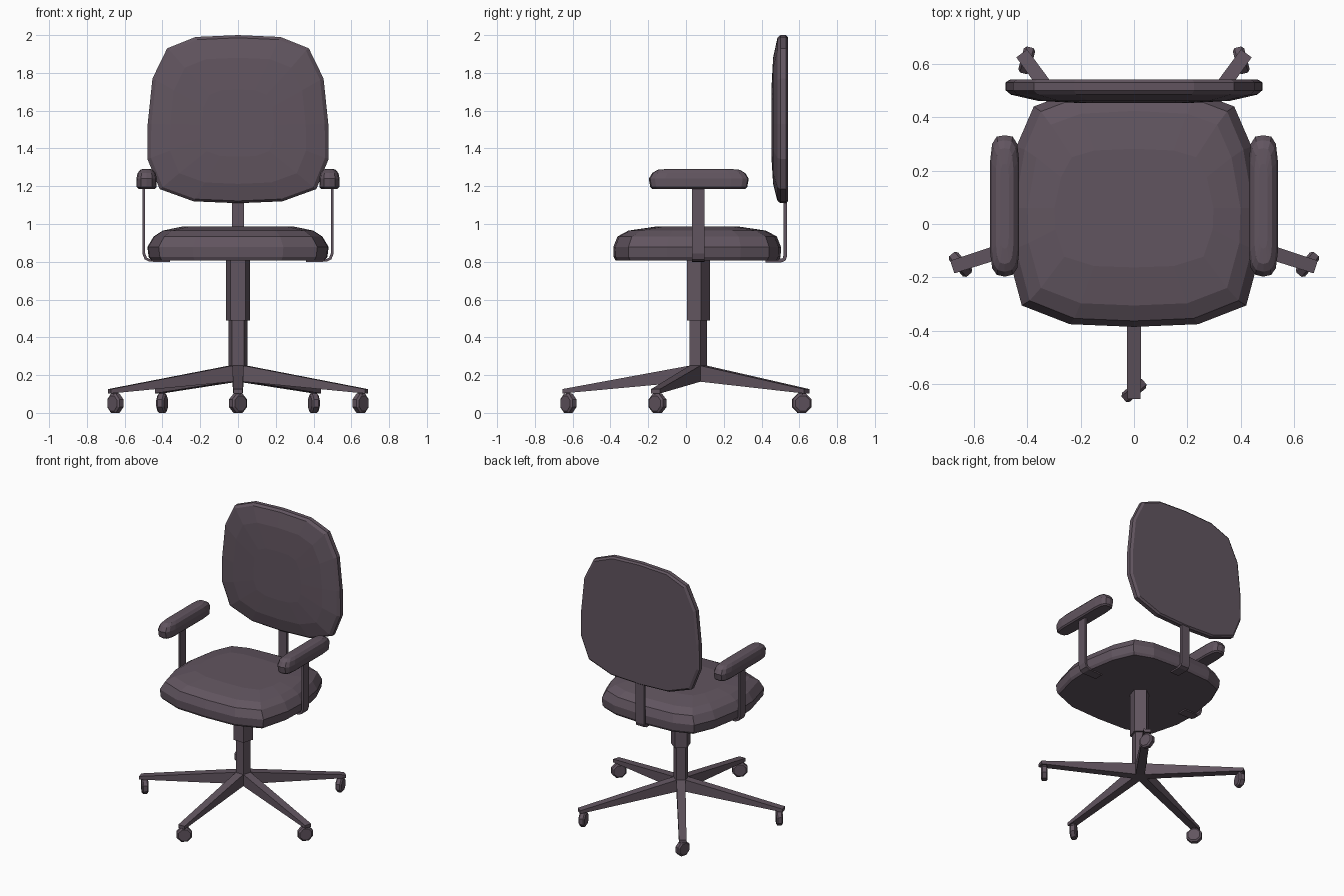
import bpy, bmesh, math
from mathutils import Vector, Matrix

if "Cube" in bpy.data.objects:
    bpy.data.objects.remove(bpy.data.objects["Cube"])

mat = bpy.data.materials.new("dark mauve grey")
mat.diffuse_color = (0.12, 0.09, 0.115, 1)
mat.use_nodes = True
mat.node_tree.nodes["Principled BSDF"].inputs["Base Color"].default_value = mat.diffuse_color
CY = 0.06  # y of the swivel axis


def finish(name, bm):
    bmesh.ops.recalc_face_normals(bm, faces=bm.faces)
    me = bpy.data.meshes.new(name)
    bm.to_mesh(me)
    bm.free()
    me.materials.append(mat)
    ob = bpy.data.objects.new(name, me)
    bpy.context.collection.objects.link(ob)
    return ob


def loft(name, rings):
    """Skin a list of equal-length closed rings and cap both ends."""
    bm = bmesh.new()
    vs = [[bm.verts.new(p) for p in r] for r in rings]
    n = len(vs[0])
    for a, b in zip(vs, vs[1:]):
        for i in range(n):
            j = (i + 1) % n
            bm.faces.new((a[i], a[j], b[j], b[i]))
    bm.faces.new(vs[0])
    bm.faces.new(vs[-1])
    return finish(name, bm)


def mirrored(half):
    """Close a half outline (first and last points on the axis)."""
    return half + [(-u, v) for u, v in reversed(half[1:-1])]


def cushion(name, outline, centre, layers, place):
    """Layers of the outline: (level, u scale, v scale)."""
    cu, cv = centre
    loft(name, [[place(cu + (u - cu) * su, cv + (v - cv) * sv, h) for u, v in outline]
                for h, su, sv in layers])


def strap(name, path, thick, width, place):
    """Flat bar of rectangular section following a 2D path."""
    pts = [Vector(p) for p in path]
    rings = []
    for i, p in enumerate(pts):
        d = pts[min(i + 1, len(pts) - 1)] - pts[max(i - 1, 0)]
        n = Vector((-d.y, d.x)).normalized() * thick / 2
        rings.append([place(*(p + n), -width / 2), place(*(p + n), width / 2),
                      place(*(p - n), width / 2), place(*(p - n), -width / 2)])
    loft(name, rings)


def pentagon(r, z):
    return [(r * math.cos(math.radians(90 + 72 * i)),
             CY + r * math.sin(math.radians(90 + 72 * i)), z) for i in range(5)]


# Seat cushion
seat = mirrored([(0, -0.385), (0.24, -0.375), (0.42, -0.305), (0.475, -0.1), (0.48, 0.06),
                 (0.44, 0.29), (0.375, 0.44), (0.24, 0.49), (0, 0.503)])
cushion("seat", seat, (0, 0.06),
        [(0.808, 0.96, 0.975), (0.825, 0.985, 0.995), (0.878, 1, 1), (0.934, 0.93, 0.95),
         (0.965, 0.83, 0.82), (0.986, 0.62, 0.5)],
        lambda u, v, h: (u, v, h))

# Backrest cushion
back = mirrored([(0, 2.0), (0.225, 1.99), (0.375, 1.93), (0.453, 1.77), (0.478, 1.53),
                 (0.48, 1.345), (0.415, 1.185), (0.235, 1.12), (0, 1.11)])
cushion("backrest", back, (0, 1.52),
        [(0.541, 0.965, 0.975), (0.53, 1, 1), (0.5, 1, 1), (0.484, 0.96, 0.97),
         (0.461, 0.75, 0.75), (0.452, 0.4, 0.4)],
        lambda u, v, h: (u, h, v))

# Backrest bar
strap("backrest_bar", [(0.42, 0.807), (0.505, 0.807), (0.52, 0.813), (0.525, 0.83), (0.525, 1.25)],
      0.02, 0.066, lambda u, v, w: (w, u, v))

# Armrests: pad and bent support on each side
pad = mirrored([(0, -0.197), (0.03, -0.19), (0.047, -0.165), (0.054, -0.11), (0.054, 0.24),
                (0.047, 0.3), (0.03, 0.327), (0, 0.332)])
for s, side in ((-1, "left"), (1, "right")):
    cushion(f"{side}_arm_pad", pad, (0, 0.065),
            [(1.186, 0.8, 0.93), (1.195, 0.97, 0.97), (1.24, 1, 1), (1.27, 0.88, 0.93),
             (1.287, 0.6, 0.82), (1.292, 0.3, 0.6)],
            lambda u, v, h: (s * 0.484 + u, v, h))
    strap(f"{side}_arm_support",
          [(0.36, 0.806), (0.47, 0.808), (0.489, 0.818), (0.499, 0.845), (0.499, 1.2)],
          0.015, 0.066, lambda u, v, w: (s * u, 0.065 + w, v))

# Five-sided column
loft("column_sleeve", [pentagon(0.067, 0.49), pentagon(0.067, 0.82)])
loft("column_post", [pentagon(0.052, 0.165), pentagon(0.052, 0.5)])

# Star base legs with octagonal casters (caster swivel angle per leg)
for i, swivel in enumerate((40, 50, 105, 75, 130)):
    a = math.radians(-90 + 72 * i)
    out = Vector((math.cos(a), math.sin(a), 0))
    across = Vector((-out.y, out.x, 0))
    hub = Vector((0, CY, 0))

    def section(r, w, z0, z1):
        return [hub + out * r + across * x + Vector((0, 0, z))
                for x, z in ((-w, z0), (w, z0), (w, z1), (-w, z1))]

    loft(f"base_leg_{i + 1}", [section(0.01, 0.03, 0.165, 0.25),
                               section(0.042, 0.03, 0.165, 0.25),
                               section(0.715, 0.025, 0.103, 0.126)])
    c = hub + out * 0.683 + Vector((0, 0, 0.051))
    b = math.radians(swivel)
    d, ax = Vector((math.cos(b), math.sin(b), 0)), Vector((-math.sin(b), math.cos(b), 0))
    rings = []
    for t, r in ((-0.022, 0.043), (-0.013, 0.0545), (0.013, 0.0545), (0.022, 0.043)):
        rings.append([c + ax * t + d * r * math.cos(math.radians(22.5 + 45 * k))
                      + Vector((0, 0, r * math.sin(math.radians(22.5 + 45 * k)))) for k in range(8)])
    loft(f"caster_{i + 1}", rings)
    # short stem joining caster and leg
    bm = bmesh.new()
    bmesh.ops.create_cube(bm, size=1, matrix=Matrix.Translation(c + Vector((0, 0, 0.05)))
                          @ Matrix.Rotation(a, 4, 'Z') @ Matrix.Diagonal((0.025, 0.025, 0.03, 1)))
    finish(f"caster_stem_{i + 1}", bm)
